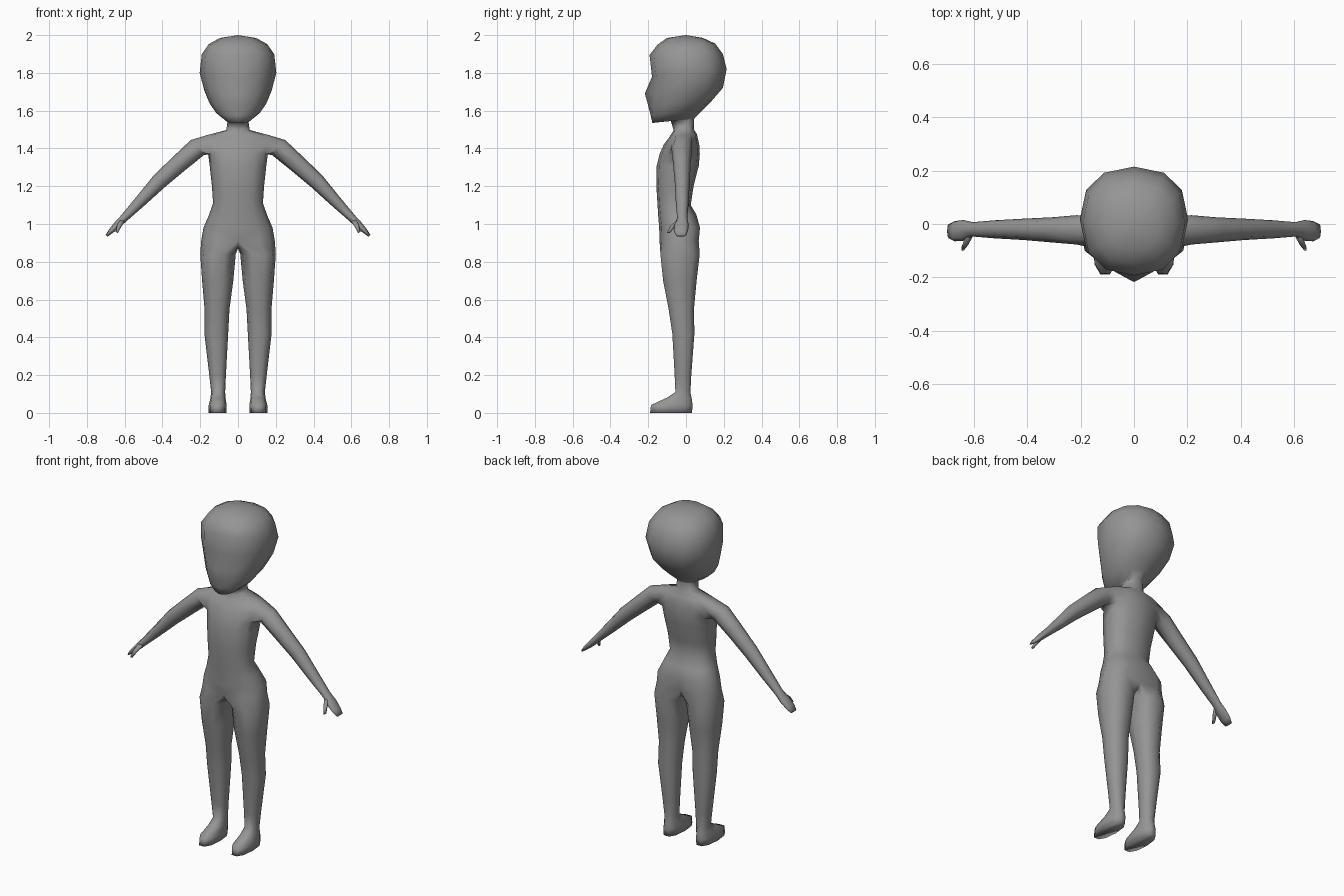
import bpy
import bmesh
from math import sin, cos, radians
from mathutils import Vector

if "Cube" in bpy.data.objects:
    bpy.data.objects.remove(bpy.data.objects["Cube"], do_unlink=True)

grey = bpy.data.materials.new("plain_grey")
grey.use_nodes = True
grey.diffuse_color = (0.3, 0.3, 0.3, 1)
grey.node_tree.nodes["Principled BSDF"].inputs["Base Color"].default_value = (0.3, 0.3, 0.3, 1)


def power(v, e):
    return abs(v) ** e * (1 if v > 0 else -1)


def ring(bm, angles, x0, x1, front, back, z_front, z_back, e=0.85):
    """Rounded horizontal section; angle 0 is the front, 90 the outer side."""
    verts = []
    for a in angles:
        s, c = sin(radians(a)), cos(radians(a))
        t = (1 - power(c, e)) / 2
        x = (x0 + x1) / 2 + (x1 - x0) / 2 * power(s, e)
        if abs(x) < 1e-4:
            x = 0
        verts.append(bm.verts.new((x, front + (back - front) * t,
                                   z_front + (z_back - z_front) * t)))
    return verts


def bridge(bm, a, b, closed=True, skip=()):
    n = len(a)
    for i in range(n if closed else n - 1):
        if i not in skip:
            j = (i + 1) % n
            bm.faces.new((a[i], a[j], b[j], b[i]))


def arm_ring(bm, x, z, y, thick, depth, tilt):
    """Section across the arm, tilt is the slope of the arm in degrees."""
    up = Vector((sin(radians(tilt)), 0, cos(radians(tilt))))
    verts = []
    for i in range(8):
        a = radians(45 - 45 * i)
        off = up * cos(a) * thick + Vector((0, -sin(a) * depth, 0))
        verts.append(bm.verts.new(Vector((x, y, z)) + off))
    return verts


def finish(bm, name):
    bmesh.ops.recalc_face_normals(bm, faces=bm.faces)
    mesh = bpy.data.meshes.new(name)
    bm.to_mesh(mesh)
    bm.free()
    obj = bpy.data.objects.new(name, mesh)
    bpy.context.collection.objects.link(obj)
    mesh.materials.append(grey)
    mirror = obj.modifiers.new("mirror", "MIRROR")
    mirror.use_clip = True
    mesh.shade_smooth()
    return obj


bm = bmesh.new()

# Torso, neck and head: half width, front, back, height at front and back
sections = [
    (.195, -.14, .08, .91, .91),
    (.183, -.142, .087, .98, .98),
    (.155, -.147, .055, 1.04, 1.05),
    (.132, -.152, .025, 1.12, 1.10),
    (.138, -.157, .04, 1.2, 1.2),
    (.15, -.155, .068, 1.31, 1.31),
    (.158, -.14, .073, 1.37, 1.37),
    (.172, -.118, .07, 1.42, 1.42),
    (.165, -.085, .058, 1.465, 1.475),
    (.062, -.065, .042, 1.495, 1.5),
    (.054, -.08, .043, 1.545, 1.555),
    (.065, -.178, .045, 1.535, 1.56),
    (.115, -.187, .085, 1.575, 1.6),
    (.15, -.187, .13, 1.63, 1.645),
    (.178, -.183, .195, 1.69, 1.72),
    (.203, -.18, .215, 1.78, 1.82),
    (.192, -.193, .195, 1.895, 1.9),
    (.155, -.15, .155, 1.95, 1.955),
    (.095, -.1, .09, 1.985, 1.985),
]
half = [30 * i for i in range(7)]
torso = [ring(bm, half, -w, w, f, b, zf, zb) for w, f, b, zf, zb in sections]
ARM_LOW = 6
for k in range(len(torso) - 1):
    socket = (2, 3) if k in (ARM_LOW, ARM_LOW + 1) else ()
    bridge(bm, torso[k], torso[k + 1], False, socket)
crown = bm.verts.new((0, 0, 2))
for a, b in zip(torso[-1], torso[-1][1:]):
    bm.faces.new((a, b, crown))

# Nose tip, and the crease at the back of the hips
torso[14][0].co.y -= .035
torso[13][0].co.y -= .014
for r in torso[:2]:
    r[6].co.y -= .025

# Leg and foot, joined to half of the hip section by a crotch strip
crotch = [bm.verts.new((0, y, z)) for y, z in ((.04, .88), (-.03, .87), (-.1, .88))]
loop = torso[0] + crotch
leg_angles = [90 + 36 * (i - 3) for i in range(10)]
leg_sections = [
    (.012, .2, -.14, .077, .84, .84),
    (.025, .19, -.125, .06, .7, .7),
    (.045, .177, -.095, .045, .55, .55),
    (.052, .178, -.075, .047, .42, .42),
    (.064, .152, -.062, .03, .2, .2),
    (.068, .142, -.058, .025, .11, .11),
    (.066, .146, -.105, .033, .08, .075),
    (.06, .155, -.19, .04, .042, .04),
    (.062, .155, -.195, .036, 0, 0),
]
for section in leg_sections:
    new = ring(bm, leg_angles, *section)
    bridge(bm, loop, new)
    loop = new
bm.faces.new(loop)

# Arm and mitten hand, joined to the shoulder opening
low, mid, top = torso[ARM_LOW:ARM_LOW + 3]
loop = [top[2], top[3], top[4], mid[4], low[4], low[3], low[2], mid[2]]
arm_sections = [
    (.215, 1.405, -.022, .053, .055, 42),
    (.31, 1.322, -.022, .048, .047, 42),
    (.415, 1.228, -.02, .043, .04, 43),
    (.52, 1.117, -.02, .031, .034, 45),
    (.605, 1.03, -.02, .021, .027, 45),
    (.64, .995, -.024, .019, .039, 45),
    (.672, .963, -.027, .014, .038, 45),
    (.696, .938, -.027, .007, .026, 45),
]
for section in arm_sections:
    new = arm_ring(bm, *section)
    bridge(bm, loop, new)
    loop = new
bm.faces.new(loop)
finish(bm, "body")

# Thumb
bm = bmesh.new()
loop = None
for section in ((.612, 1.02, -.035, .014, .014, 60),
                (.63, .988, -.07, .012, .014, 60),
                (.642, .955, -.092, .007, .009, 60)):
    new = arm_ring(bm, *section)
    if loop:
        bridge(bm, loop, new)
    else:
        bm.faces.new(new)
    loop = new
bm.faces.new(loop)
finish(bm, "thumb")
